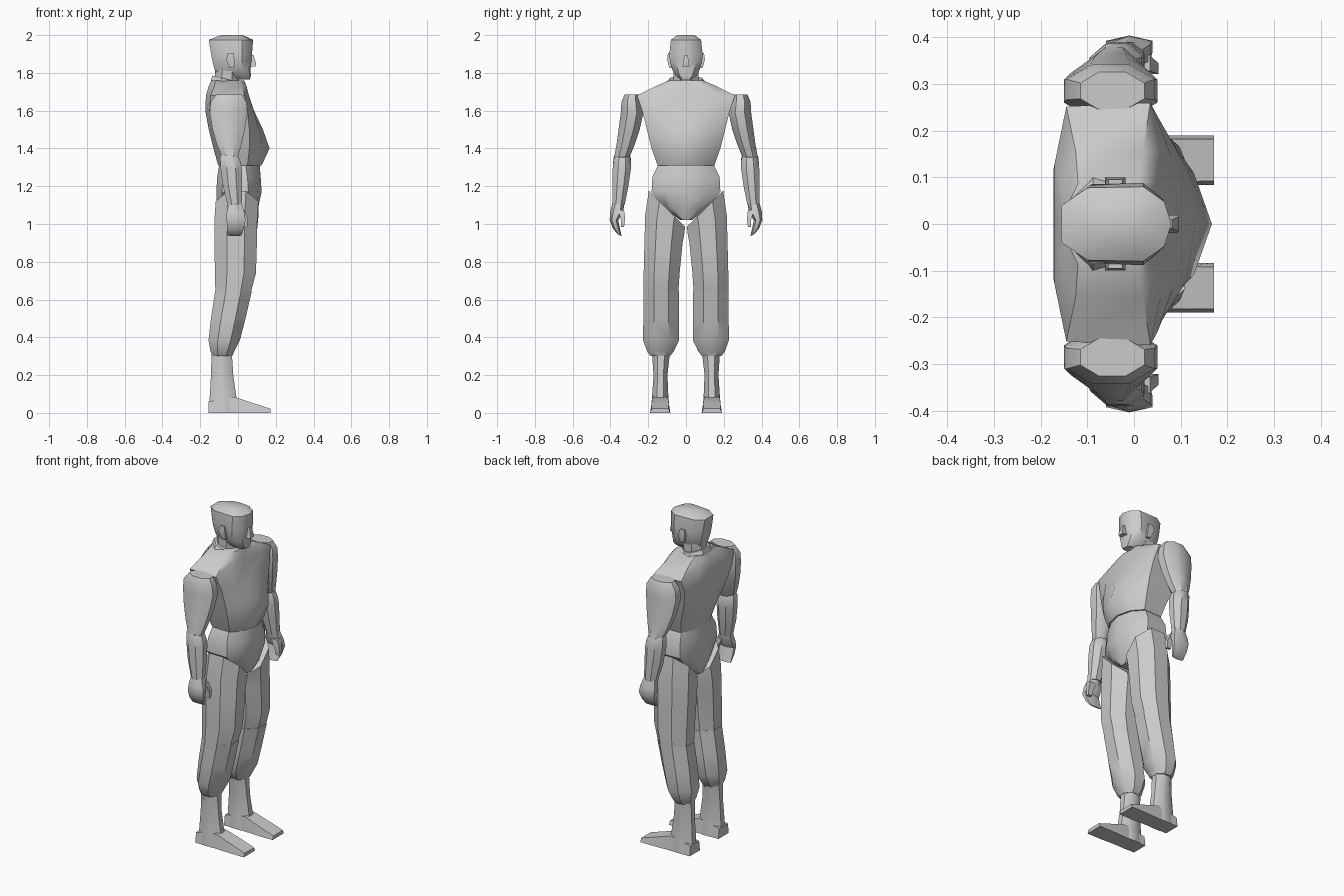
import bpy, bmesh, math


def finish(name, rings, angle=38):
    """Skin a stack of equal-length point rings and cap both ends."""
    bm = bmesh.new()
    vs = [[bm.verts.new(p) for p in r] for r in rings]
    n = len(vs[0])
    for a, b in zip(vs, vs[1:]):
        for i in range(n):
            j = (i + 1) % n
            bm.faces.new((a[i], a[j], b[j], b[i]))
    bm.faces.new(vs[0])
    bm.faces.new(vs[-1])
    bmesh.ops.recalc_face_normals(bm, faces=bm.faces[:])
    me = bpy.data.meshes.new(name)
    bm.to_mesh(me)
    bm.free()
    ob = bpy.data.objects.new(name, me)
    bpy.context.collection.objects.link(ob)
    bpy.ops.object.select_all(action='DESELECT')
    ob.select_set(True)
    bpy.context.view_layer.objects.active = ob
    bpy.ops.object.shade_smooth_by_angle(angle=math.radians(angle))
    return ob


def limb(name, rows, side=1, n=8):
    """Rows are z, x0, x1, y0, y1 with optional tilt across y and along x."""
    rings = []
    for z, x0, x1, y0, y1, *t in rows:
        ty, tx = (t + [0, 0])[:2]
        ring = []
        for i in range(n):
            a = 2 * math.pi * (i + 0.5) / n
            k = 2 * math.cos(math.pi / n)
            dx = math.cos(a) * (x1 - x0) / k
            dy = math.sin(a) * (y1 - y0) / k
            ring.append(((x0 + x1) / 2 + dx, side * ((y0 + y1) / 2 + dy),
                         z + ty * dy + tx * dx))
        rings.append(ring)
    return finish(name, rings)


def body(name, rows, mid=0.6):
    """Rows are z, centre front x, side front x, side back x, centre back x,
    half width, with optional rise of the side points."""
    rings = []
    for z, xf, xs, xb, xc, w, *d in rows:
        d = d[0] if d else 0
        half = [(xf * 0.5 + xs * 0.5 + 0.015, w * mid, z + d * mid),
                (xs, w, z + d), (xb, w * 0.97, z + d),
                (xc, w * 0.5, z + d * 0.5)]
        rings.append([(xf, 0, z)] + half + [(xc, 0, z)]
                     + [(x, -y, h) for x, y, h in reversed(half)])
    return finish(name, rings)


# Trunk
body("chest", [
    (1.31, .125, .05, -.07, -.105, .15),
    (1.40, .167, .06, -.09, -.13, .182),
    (1.50, .132, .06, -.125, -.155, .207),
    (1.60, .085, .05, -.15, -.173, .232),
    (1.68, .050, .035, -.145, -.170, .26),
    (1.73, .040, .02, -.125, -.155, .16),
    (1.76, .025, .01, -.12, -.140, .09)])
body("pelvis", [
    (1.02, .075, .05, -.07, -.10, .03),
    (1.08, .105, .06, -.08, -.115, .11),
    (1.17, .125, .055, -.085, -.115, .182),
    (1.25, .120, .05, -.08, -.11, .178),
    (1.31, .115, .04, -.07, -.10, .148)])

# Head, neck and collar
limb("neck", [(1.70, -.125, .0, -.065, .065), (1.84, -.12, .01, -.068, .068)])
limb("collar", [
    (1.705, -.145, .045, -.105, .105, 0, -.2),
    (1.745, -.142, .04, -.10, .10, 0, -.25),
    (1.765, -.135, .03, -.085, .085, 0, -.25)])
body("head", [
    (1.765, .060, .035, -.03, -.05, .030),
    (1.785, .068, .03, -.06, -.11, .055),
    (1.82, .066, .02, -.07, -.125, .074),
    (1.86, .074, .02, -.08, -.135, .085),
    (1.90, .074, .02, -.09, -.142, .088),
    (1.975, .080, .02, -.10, -.155, .080),
    (2.0, .020, .0, -.05, -.09, .045)])
limb("nose", [
    (1.835, .055, .093, -.019, .019),
    (1.848, .055, .096, -.016, .016),
    (1.895, .055, .082, -.009, .009)], n=4)

for s, tag in ((1, "left"), (-1, "right")):
    limb("ear_" + tag, [
        (1.825, -.045, -.02, .072, .088),
        (1.87, -.062, -.018, .074, .100),
        (1.905, -.055, -.025, .074, .095)], s, 4)

    # Arms
    limb("upper_arm_" + tag, [
        (1.355, -.085, .0, .298, .380),
        (1.42, -.112, .018, .272, .368),
        (1.50, -.135, .036, .245, .357),
        (1.59, -.150, .050, .225, .345),
        (1.645, -.145, .045, .235, .342),
        (1.685, -.115, .022, .245, .326)], s)
    limb("forearm_" + tag, [
        (1.10, -.055, .020, .325, .390),
        (1.20, -.080, .022, .305, .390),
        (1.29, -.092, .020, .292, .388),
        (1.34, -.095, .016, .292, .384, 0, -.3),
        (1.365, -.080, .005, .30, .376, 0, -.3)], s)

    # Hands with a curled finger block and a separate thumb
    limb("fingers_" + tag, [
        (.94, -.055, .018, .342, .358, .4),
        (.975, -.058, .030, .352, .384),
        (1.02, -.060, .040, .362, .401),
        (1.06, -.060, .035, .338, .398),
        (1.11, -.050, .018, .330, .386)], s, 6)
    limb("thumb_" + tag, [
        (.985, .025, .050, .328, .344),
        (1.025, .018, .052, .322, .345),
        (1.075, -.010, .034, .328, .362)], s, 4)

    # Legs
    limb("thigh_" + tag, [
        (.645, -.120, .070, .040, .225),
        (.74, -.122, .095, .034, .224),
        (.90, -.125, .100, .018, .220),
        (1.0, -.125, .102, .008, .216, .45),
        (1.08, -.118, .108, .005, .197, 1.0)], s)
    limb("trouser_cuff_" + tag, [
        (.30, -.135, -.030, .085, .187),
        (.325, -.145, -.020, .065, .206),
        (.385, -.156, .010, .037, .227),
        (.50, -.143, .040, .037, .226),
        (.645, -.121, .073, .038, .225)], s)

    # Boots
    limb("boot_shaft_" + tag, [
        (.0, -.155, .0, .085, .187),
        (.08, -.150, -.008, .093, .180),
        (.20, -.143, -.025, .098, .172),
        (.32, -.140, -.033, .085, .180)], s)
    foot = [(-.155, .088, .186, .06), (-.02, .088, .186, .085),
            (.08, .083, .190, .052), (.172, .084, .190, .022)]
    finish("boot_foot_" + tag, [
        [(x, s * a, 0), (x, s * b, 0), (x, s * (b - .008), h),
         (x, s * (a + .008), h)] for x, a, b, h in foot])
